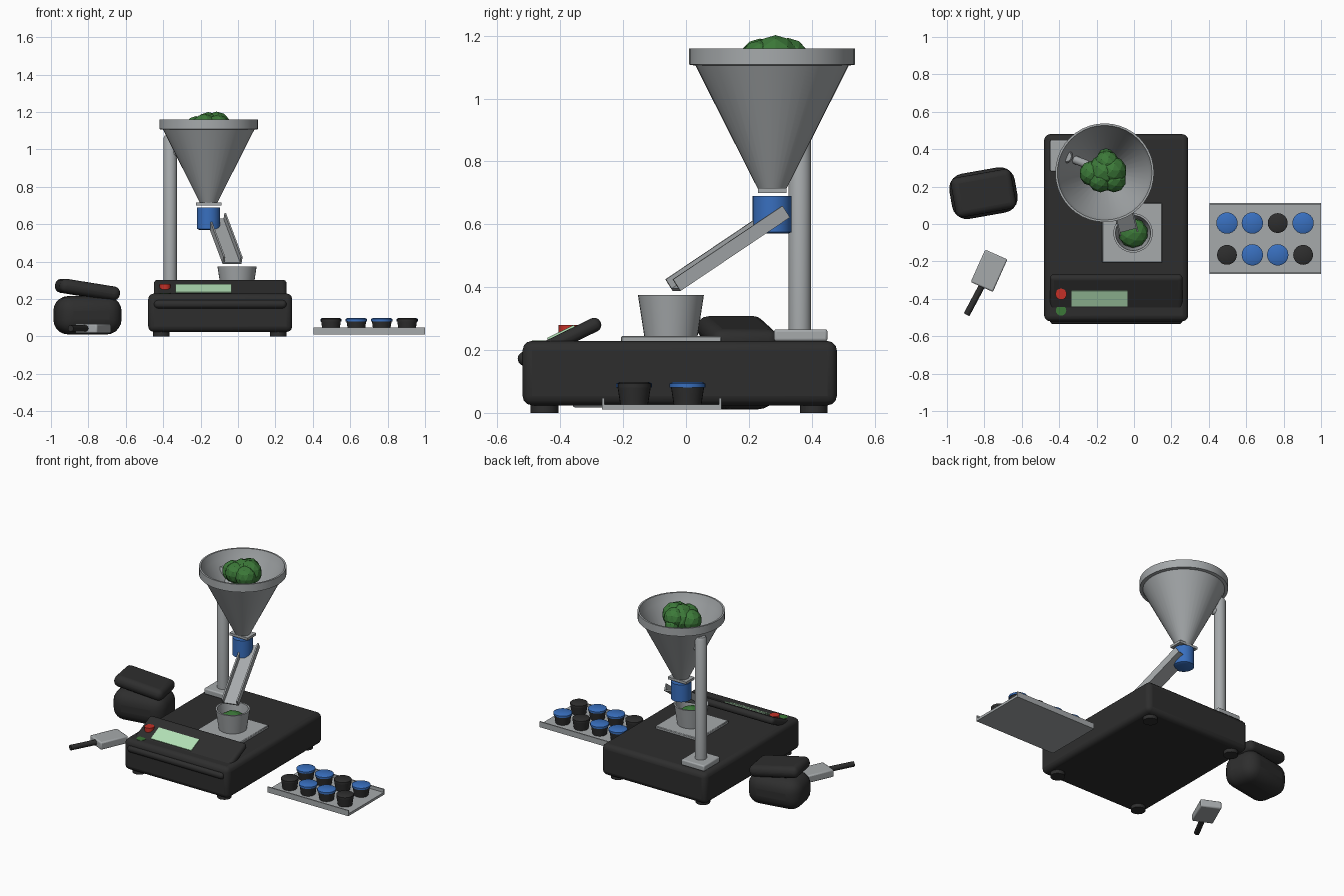
import bpy, bmesh, math
from mathutils import Vector, Matrix, Euler

if "Cube" in bpy.data.objects:
    bpy.data.objects.remove(bpy.data.objects["Cube"])


def mat(name, r, g, b):
    m = bpy.data.materials.new(name)
    m.diffuse_color = (r, g, b, 1)
    m.use_nodes = True
    m.node_tree.nodes["Principled BSDF"].inputs["Base Color"].default_value = m.diffuse_color
    return m


BLACK = mat("matte_black", 0.027, 0.027, 0.027)
STEEL = mat("steel_grey", 0.38, 0.40, 0.41)
BLUE = mat("blue", 0.04, 0.16, 0.52)
GREEN = mat("leaf_green", 0.045, 0.19, 0.04)
RED = mat("red", 0.55, 0.03, 0.02)
SCREEN = mat("pale_green_screen", 0.45, 0.75, 0.47)


def finish(name, bm, material, matrix=None, bevel=0, segments=3, angle=35):
    bmesh.ops.recalc_face_normals(bm, faces=bm.faces)
    me = bpy.data.meshes.new(name)
    bm.to_mesh(me)
    bm.free()
    ob = bpy.data.objects.new(name, me)
    bpy.context.collection.objects.link(ob)
    me.materials.append(material)
    if matrix:
        ob.matrix_world = matrix
    if bevel:
        b = ob.modifiers.new("bevel", 'BEVEL')
        b.width, b.segments = bevel, segments
    bpy.ops.object.select_all(action='DESELECT')
    ob.select_set(True)
    bpy.context.view_layer.objects.active = ob
    if angle:
        bpy.ops.object.shade_smooth_by_angle(angle=math.radians(angle))
    return ob


def place(loc, rot=(0, 0, 0)):
    return Matrix.Translation(loc) @ Euler([math.radians(a) for a in rot]).to_matrix().to_4x4()


def box(name, loc, size, material, rot=(0, 0, 0), bevel=0, segments=3):
    bm = bmesh.new()
    bmesh.ops.create_cube(bm, size=1)
    bmesh.ops.scale(bm, vec=size, verts=bm.verts)
    return finish(name, bm, material, place(loc, rot), bevel, segments)


def lathe(name, x, y, profile, material, sides=32, closed=False):
    """Spin (radius, z) points; open profiles get capped at both ends."""
    bm = bmesh.new()
    rings = [[bm.verts.new((r * math.cos(2 * math.pi * i / sides),
                            r * math.sin(2 * math.pi * i / sides), z))
              for i in range(sides)] for r, z in profile]
    pairs = list(zip(rings, rings[1:]))
    if closed:
        pairs.append((rings[-1], rings[0]))
    else:
        bm.faces.new(rings[0])
        bm.faces.new(rings[-1])
    for a, b in pairs:
        for i in range(sides):
            j = (i + 1) % sides
            bm.faces.new((a[i], a[j], b[j], b[i]))
    return finish(name, bm, material, Matrix.Translation((x, y, 0)))


def rod(name, a, b, r, material, sides=16):
    a, b = Vector(a), Vector(b)
    bm = bmesh.new()
    bmesh.ops.create_cone(bm, cap_ends=True, segments=sides, radius1=r, radius2=r, depth=(b - a).length)
    q = (b - a).to_track_quat('Z', 'Y').to_matrix().to_4x4()
    return finish(name, bm, material, Matrix.Translation((a + b) / 2) @ q)


def ball(name, loc, r, material, squash=1):
    bm = bmesh.new()
    bmesh.ops.create_icosphere(bm, subdivisions=2, radius=r)
    bmesh.ops.scale(bm, vec=(1, 1, squash), verts=bm.verts)
    return finish(name, bm, material, Matrix.Translation(loc), angle=0)


# Scale body and feet
box("scale_body", (-0.095, -0.02, 0.1265), (0.77, 1.0, 0.205), BLACK, bevel=0.03)
for fx in (-0.41, 0.215):
    for fy in (-0.45, 0.407):
        lathe("foot", fx, fy, [(0.044, 0), (0.044, 0.03)], BLACK, 20)

# Tilted control panel with screen and buttons
TILT = 26
box("control_panel", (-0.095, -0.4025, 0.226), (0.71, 0.29, 0.045), BLACK, (TILT, 0, 0), 0.021, 4)
t = math.radians(TILT)
up, along = Vector((0, -math.sin(t), math.cos(t))), Vector((0, math.cos(t), math.sin(t)))
box("screen", Vector((-0.184, -0.4025, 0.226)) + up * 0.0245 + along * 0.017,
    (0.298, 0.095, 0.008), SCREEN, (TILT, 0, 0))
lathe("red_button", -0.39, -0.375, [(0.03, 0.24), (0.03, 0.279)], RED, 16)
lathe("green_button", -0.39, -0.462, [(0.028, 0.19), (0.028, 0.231)], GREEN, 16)

# Weighing plate and cup with contents
box("weighing_plate", (-0.01, -0.047, 0.235), (0.32, 0.32, 0.02), STEEL, bevel=0.004, segments=1)
lathe("cup", -0.005, -0.048, [(0, 0.245), (0.085, 0.245), (0.105, 0.375), (0.094, 0.375),
                             (0.078, 0.257), (0, 0.257)][1:5], STEEL)
ball("cup_contents", (-0.005, -0.048, 0.295), 0.08, GREEN, 0.75)

# Stand
box("stand_base", (-0.363, 0.365, 0.247), (0.17, 0.17, 0.038), STEEL, bevel=0.008)
lathe("stand_post", -0.363, 0.362, [(0.036, 0.24), (0.036, 1.06), (0.028, 1.075)], STEEL, 24)
rod("funnel_arm", (-0.363, 0.362, 0.985), (-0.25, 0.318, 0.985), 0.022, STEEL)

# Funnel, gate and valve
FX, FY = -0.157, 0.274
lathe("funnel", FX, FY, [(0.044, 0.71), (0.244, 1.105), (0.264, 1.108), (0.264, 1.16),
                         (0.253, 1.16), (0.237, 1.11), (0.034, 0.71)], STEEL, 40, True)
box("slide_gate", (FX, FY, 0.707), (0.135, 0.09, 0.016), STEEL)
lathe("valve", FX, FY, [(0.05, 0.57), (0.062, 0.575), (0.062, 0.69)], BLUE)

# Herb pile in the funnel: (x, y, z, radius)
for x, y, z, r in [(-0.16, 0.28, 1.11, 0.09), (-0.145, 0.325, 1.125, 0.068), (-0.225, 0.27, 1.11, 0.068),
                   (-0.115, 0.285, 1.125, 0.077), (-0.18, 0.235, 1.125, 0.066), (-0.108, 0.235, 1.12, 0.066),
                   (-0.15, 0.36, 1.09, 0.045)]:
    ball("herb_bud", (x, y, z), r, GREEN)

# Chute: U-shaped channel from valve to cup
a, b = Vector((-0.12, 0.318, 0.622)), Vector((-0.032, -0.03, 0.388))
d = (b - a).normalized()
side = d.cross(Vector((0, 0, 1))).normalized()
nrm = side.cross(d)
bm = bmesh.new()
U = [(-0.052, 0), (0.052, 0), (0.052, 0.044), (0.043, 0.044), (0.043, 0.009),
     (-0.043, 0.009), (-0.043, 0.044), (-0.052, 0.044)]
ends = [[bm.verts.new(p + side * u + nrm * v) for u, v in U] for p in (a, b)]
for ring in ends:
    bm.faces.new(ring)
for i in range(8):
    j = (i + 1) % 8
    bm.faces.new((ends[0][i], ends[0][j], ends[1][j], ends[1][i]))
finish("chute", bm, STEEL)

# Tray with raised front and back lips
box("tray_floor", (0.7025, -0.077, 0.018), (0.595, 0.38, 0.016), STEEL)
for ly in (-0.263, 0.109):
    box("tray_lip", (0.7025, ly, 0.0285), (0.595, 0.008, 0.037), STEEL)

# Jars: some with blue lids, some with black
for y, lids in ((0.005, "BBKB"), (-0.165, "KBBK")):
    for i, c in enumerate(lids):
        x = 0.497 + i * 0.1357
        lathe("jar", x, y, [(0.044, 0.025), (0.053, 0.083)], BLACK, 24)
        r = 0.057 if c == "B" else 0.053
        lathe("jar_lid", x, y, [(r, 0.081), (r, 0.093), (r * 0.8, 0.099)],
              BLUE if c == "B" else BLACK, 24)

# Soft pouch with a tilted flap
box("pouch_body", (-0.805, 0.165, 0.113), (0.355, 0.245, 0.205), BLACK, (0, 0, 10), 0.08, 5)
box("pouch_flap", (-0.805, 0.165, 0.25), (0.33, 0.215, 0.075), BLACK, (0, 9, 10), 0.034, 4)

# Scoop
box("scoop_head", (-0.775, -0.25, 0.042), (0.13, 0.19, 0.05), STEEL, (0, 0, -24), 0.008, 2)
rod("scoop_handle", (-0.895, -0.485, 0.043), (-0.81, -0.325, 0.043), 0.017, BLACK)
